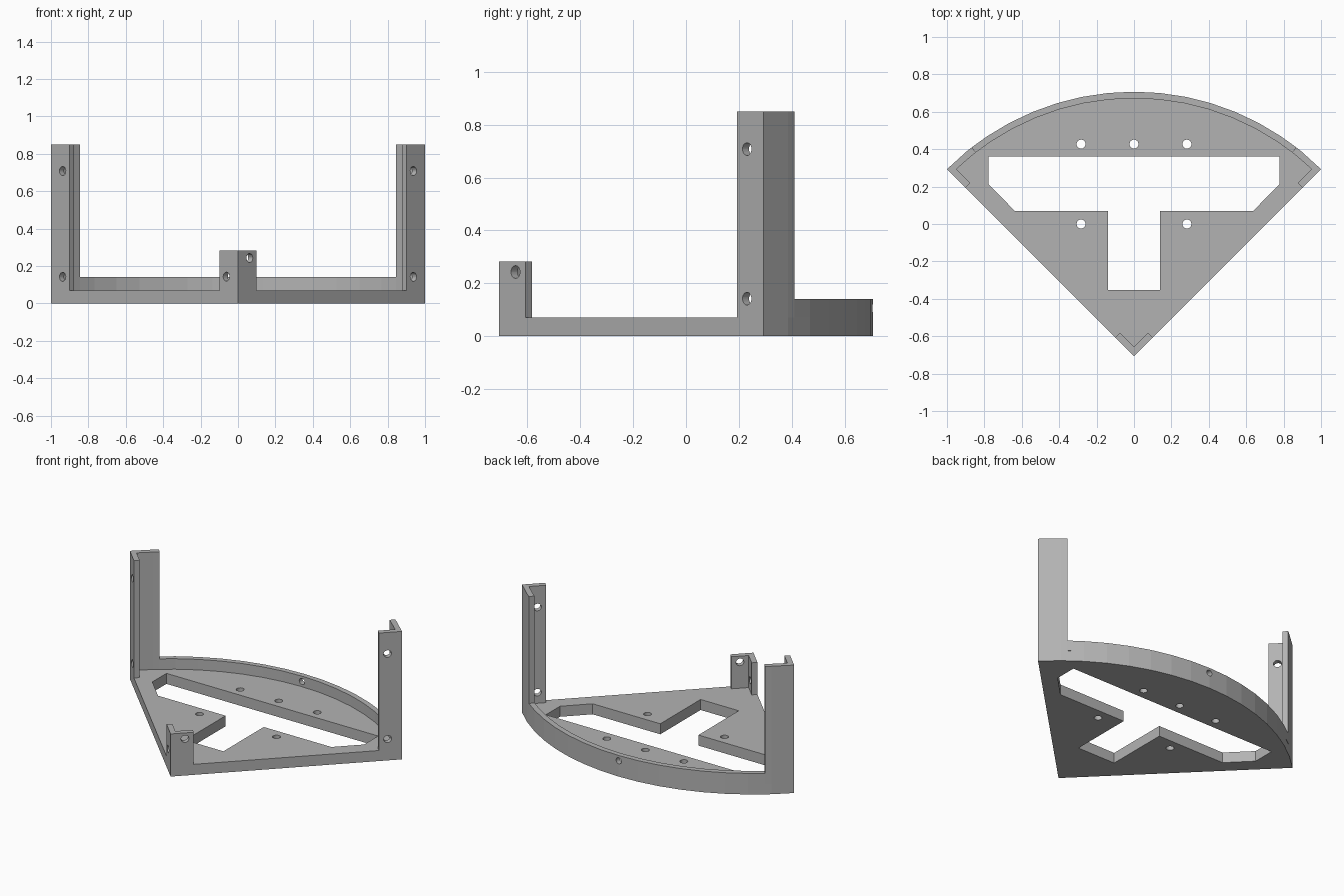
import bpy, bmesh, math
from mathutils import Vector

old = bpy.data.objects.get("Cube")
if old:
    bpy.data.objects.remove(old, do_unlink=True)

grey = bpy.data.materials.new("plain grey")
grey.use_nodes = True
colour = (0.45, 0.45, 0.45, 1)
grey.diffuse_color = colour
grey.node_tree.nodes["Principled BSDF"].inputs["Base Color"].default_value = colour

R, WALL = math.sqrt(2), 0.035      # sector radius and wall thickness
RI = R - WALL
APEX = -R / 2
FLOOR, RIM, TAB, POST = 0.07, 0.14, 0.283, 0.85
LEG, END = 0.141, 52.2             # post leg length and end angle on the arc
STEP = 90 / 16


def polar(radius, degrees):
    a = math.radians(degrees)
    return (radius * math.cos(a), APEX + radius * math.sin(a))


def arc(radius, start, stop):
    """Points on the arc, keeping the facets of the whole sector."""
    inner = [45 + STEP * i for i in range(17)]
    angles = [start] + [a for a in inner if start + .01 < a < stop - .01] + [stop]
    return [polar(radius, a) for a in angles]


def edge(u, v):
    """Point u along the right straight edge and v inward from it."""
    return ((u - v) / R, APEX + (u + v) / R)


def prism(name, outline, z0, z1):
    bm = bmesh.new()
    face = bm.faces.new([bm.verts.new((x, y, z0)) for x, y in outline])
    grown = bmesh.ops.extrude_face_region(bm, geom=[face])["geom"]
    bmesh.ops.translate(bm, vec=(0, 0, z1 - z0),
                        verts=[g for g in grown if isinstance(g, bmesh.types.BMVert)])
    bmesh.ops.recalc_face_normals(bm, faces=bm.faces)
    mesh = bpy.data.meshes.new(name)
    bm.to_mesh(mesh)
    bm.free()
    obj = bpy.data.objects.new(name, mesh)
    bpy.context.collection.objects.link(obj)
    mesh.materials.append(grey)
    return obj


def cut(obj, cutter):
    cutter.hide_render = True
    mod = obj.modifiers.new("cut", 'BOOLEAN')
    mod.operation, mod.solver, mod.object = 'DIFFERENCE', 'EXACT', cutter
    bpy.context.view_layer.objects.active = obj
    bpy.ops.object.modifier_apply(modifier=mod.name)
    bpy.data.objects.remove(cutter, do_unlink=True)


def drill(obj, place, axis, radius=0.024):
    turn = Vector(axis).to_track_quat('Z', 'Y').to_euler()
    bpy.ops.mesh.primitive_cylinder_add(vertices=24, radius=radius, depth=0.2,
                                        location=place, rotation=turn)
    bore = bpy.context.object
    bore.data.materials.append(grey)
    cut(obj, bore)


# Sector floor with a T-shaped opening and screw holes
floor = prism("floor_plate", [(0, APEX)] + arc(R, 45, 135), 0, FLOOR)
half = [(0.14, -0.353), (0.14, 0.07), (0.637, 0.07), (0.778, 0.212), (0.778, 0.36)]
opening = half + [(-x, y) for x, y in reversed(half)]
cut(floor, prism("opening_cutter", opening, -0.1, 0.2))
for x, y in [(-0.283, 0), (0.283, 0), (-0.283, 0.427), (0, 0.427), (0.283, 0.427)]:
    drill(floor, (x, y, FLOOR / 2), (0, 0, 1))

# Curved rim along the back
rim = prism("back_rim", arc(R, END, 180 - END) + arc(RI, END, 180 - END)[::-1],
            FLOOR, RIM)
drill(rim, (0, R / 2, 0.105), (0, 1, 0), 0.02)

# Tall corner posts
inner_u = math.sqrt(RI ** 2 - WALL ** 2)
inner_angle = 45 + math.degrees(math.atan2(WALL, inner_u))
section = (arc(R, 45, END) + arc(RI, inner_angle, END)[::-1]
           + [edge(R - LEG, WALL), edge(R - LEG, 0)])
for name, s in (("left_post", 1), ("right_post", -1)):
    post = prism(name, [(s * x, y) for x, y in section], FLOOR, POST)
    x, y = edge(R - 0.088, WALL / 2)
    for z in (0.142, 0.708):
        drill(post, (s * x, y, z), (s, -1, 0))

# Short V-shaped tab at the front corner
side = [edge(LEG, 0), edge(LEG, WALL)]
tab = prism("front_tab", [(0, APEX)] + side + [edge(WALL, WALL)]
            + [(-x, y) for x, y in reversed(side)], FLOOR, TAB)
x, y = edge(0.088, WALL / 2)
for s, z in ((1, 0.243), (-1, 0.143)):
    # a shallow offset outward keeps each bore within its own wing
    drill(tab, (s * (x + 0.04), y - 0.04, z), (s, -1, 0))
